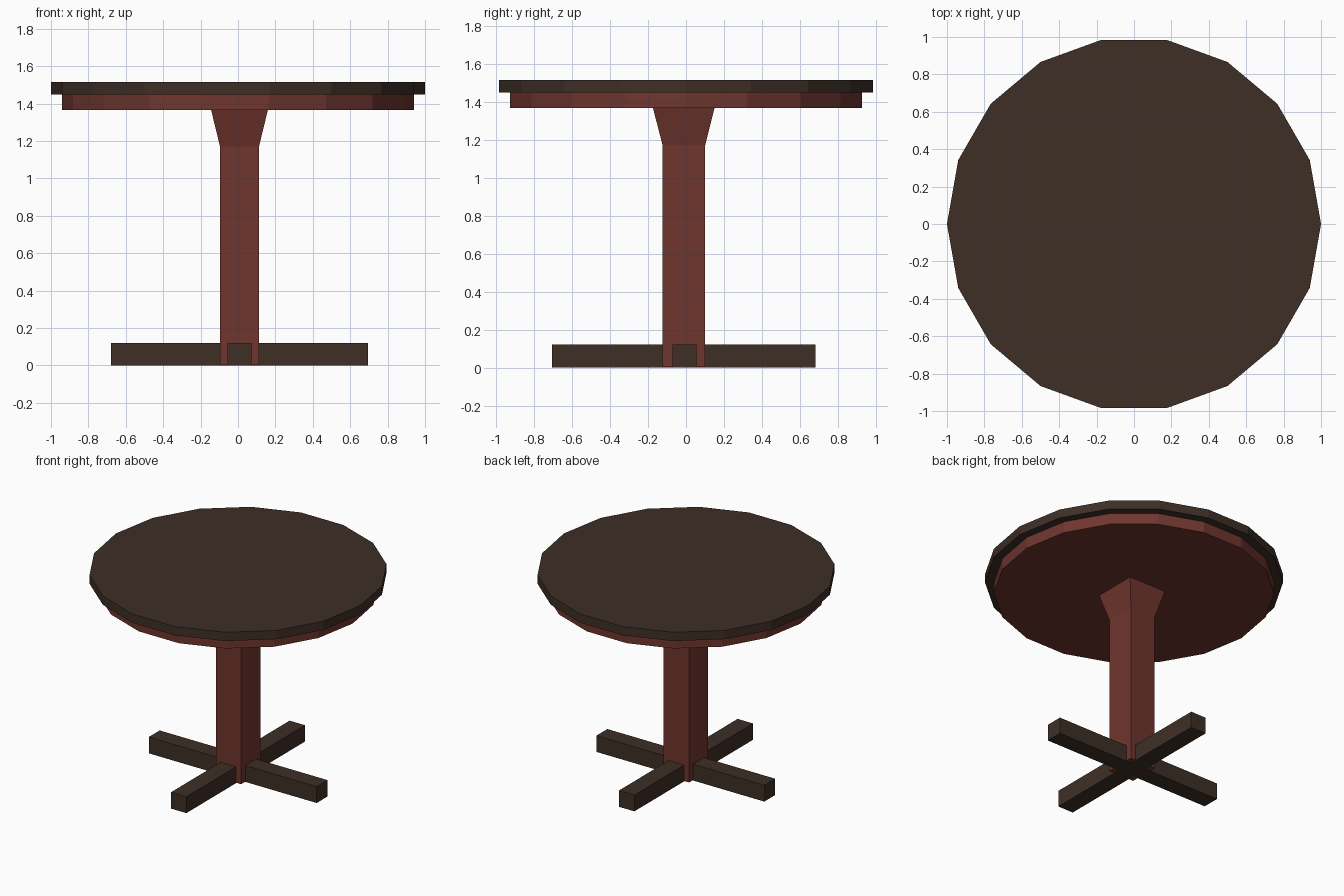
import bpy, bmesh, math

if "Cube" in bpy.data.objects:
    bpy.data.objects.remove(bpy.data.objects["Cube"])


def material(name, rgb):
    m = bpy.data.materials.new(name)
    m.diffuse_color = (*rgb, 1)
    m.use_nodes = True
    m.node_tree.nodes["Principled BSDF"].inputs["Base Color"].default_value = m.diffuse_color
    return m


BROWN = material("dark brown wood", (0.048, 0.028, 0.019))
RED = material("red brown wood", (0.162, 0.036, 0.027))


def add_object(name, bm, mat):
    bmesh.ops.recalc_face_normals(bm, faces=bm.faces)
    me = bpy.data.meshes.new(name)
    bm.to_mesh(me)
    bm.free()
    me.materials.append(mat)
    ob = bpy.data.objects.new(name, me)
    bpy.context.collection.objects.link(ob)


def loft(name, rings, mat):
    """Closed solid through rings of equal point count."""
    bm = bmesh.new()
    loops = [[bm.verts.new(p) for p in ring] for ring in rings]
    for a, b in zip(loops, loops[1:]):
        for i in range(len(a)):
            j = (i + 1) % len(a)
            bm.faces.new((a[i], a[j], b[j], b[i]))
    bm.faces.new(loops[0])
    bm.faces.new(loops[-1])
    add_object(name, bm, mat)


def disc_ring(radius, z, sides=18):
    return [(radius * math.cos(math.tau * i / sides),
             radius * math.sin(math.tau * i / sides), z) for i in range(sides)]


def rect_ring(x0, x1, y0, y1, z):
    return [(x0, y0, z), (x1, y0, z), (x1, y1, z), (x0, y1, z)]


# Round top and the apron beneath it
loft("table_top", [disc_ring(1.0, 1.45), disc_ring(1.0, 1.515)], BROWN)
loft("apron", [disc_ring(0.94, 1.367), disc_ring(0.94, 1.45)], RED)

# Square column flaring out under the apron
loft("column", [rect_ring(-0.096, 0.112, -0.123, 0.101, 0.003),
                rect_ring(-0.096, 0.112, -0.123, 0.101, 1.17),
                rect_ring(-0.144, 0.160, -0.174, 0.150, 1.367)], RED)

# Crossed floor beams
for name, rect in (("foot_beam_side", (-0.68, 0.695, -0.072, 0.055)),
                   ("foot_beam_front", (-0.055, 0.071, -0.705, 0.682))):
    loft(name, [rect_ring(*rect, 0.0), rect_ring(*rect, 0.121)], BROWN)
